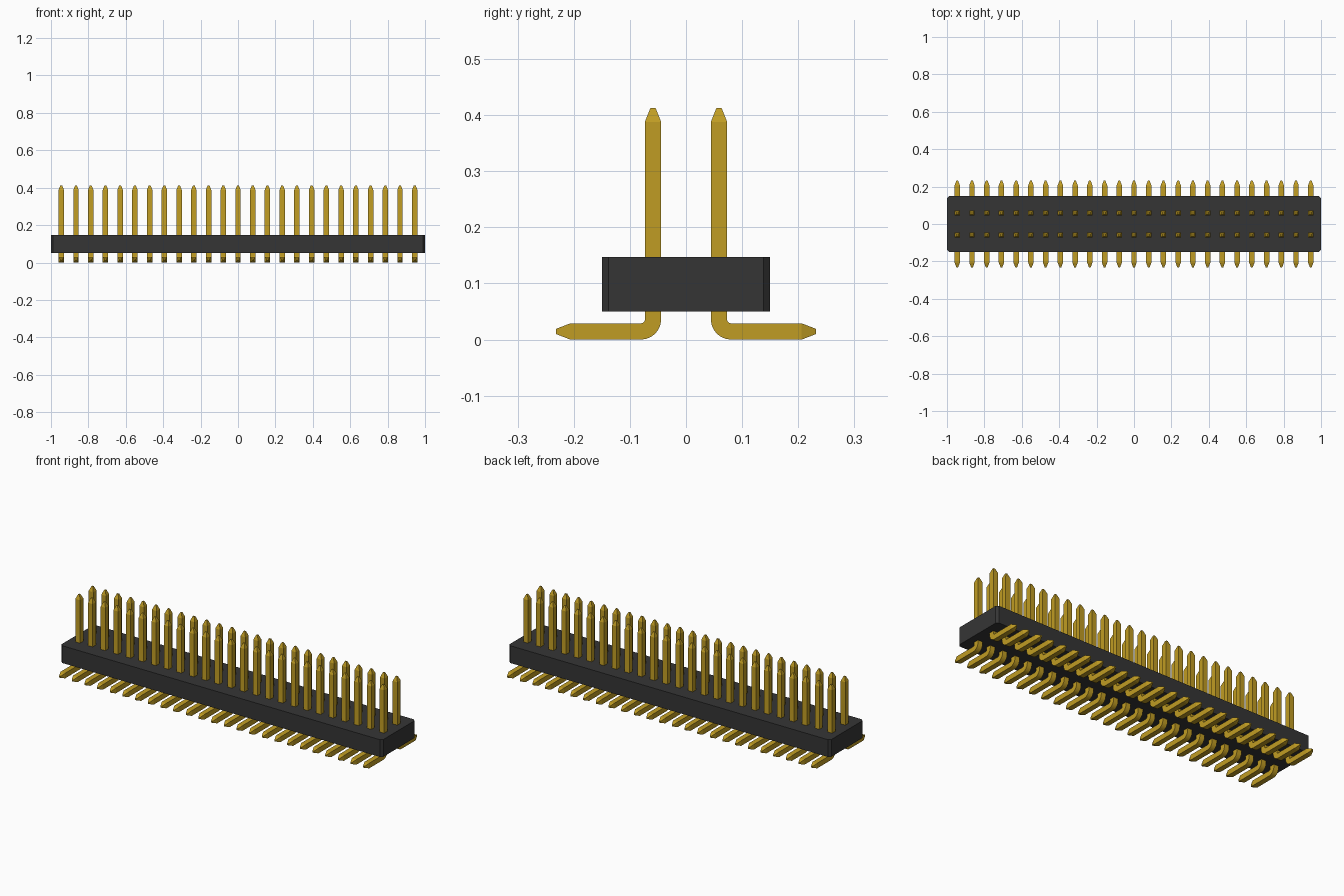
import bpy, bmesh, math
from mathutils import Vector

cube = bpy.data.objects.get("Cube")
if cube:
    bpy.data.objects.remove(cube, do_unlink=True)

PINS, PITCH = 25, 0.07875
HALF = 0.0145            # half thickness of a pin
ROW_Y = 0.0588           # distance of each row from the centre line
BEND_R = 0.0215          # centre-line radius of the bend
BEND_STEPS = 6


def material(name, rgb):
    mat = bpy.data.materials.new(name)
    mat.use_nodes = True
    mat.diffuse_color = (*rgb, 1)
    mat.node_tree.nodes["Principled BSDF"].inputs["Base Color"].default_value = (*rgb, 1)
    return mat


def add_object(name, bm, mat):
    bmesh.ops.recalc_face_normals(bm, faces=bm.faces)
    mesh = bpy.data.meshes.new(name)
    bm.to_mesh(mesh)
    bm.free()
    mesh.materials.append(mat)
    obj = bpy.data.objects.new(name, mesh)
    bpy.context.collection.objects.link(obj)
    return obj


plastic = material("black plastic", (0.036, 0.036, 0.036))
gold = material("gold metal", (0.53, 0.335, 0.017))

# Housing: a block with chamfered upright edges
bm = bmesh.new()
bmesh.ops.create_cube(bm, size=1)
bmesh.ops.scale(bm, vec=(2.0, 0.30, 0.097), verts=bm.verts)
bmesh.ops.translate(bm, vec=(0, 0, 0.0985), verts=bm.verts)
upright = [e for e in bm.edges if abs(e.verts[0].co.z - e.verts[1].co.z) > 0.01]
bmesh.ops.bevel(bm, geom=upright, offset=0.012, offset_type='OFFSET',
                segments=1, affect='EDGES')
add_object("housing", bm, plastic)


def pin_stations():
    """Centre line from top tip to tail tip: y, z, turn angle, half size."""
    stations = [(ROW_Y, 0.413, 0, 0.0045), (ROW_Y, 0.388, 0, HALF)]
    for i in range(BEND_STEPS + 1):
        a = math.pi / 2 * i / BEND_STEPS
        stations.append((ROW_Y + BEND_R * (1 - math.cos(a)),
                         HALF + BEND_R * (1 - math.sin(a)), a, HALF))
    stations += [(0.206, HALF, math.pi / 2, HALF),
                 (0.232, HALF, math.pi / 2, 0.0045)]
    return stations


def pin_row(name, turn):
    # Sweep a square section along the bent centre line
    bm = bmesh.new()
    rings = []
    for y, z, a, h in pin_stations():
        across = Vector((0, math.cos(a), math.sin(a)))
        ring = [bm.verts.new(Vector((sx * h, y, z)) + across * (sy * h))
                for sx, sy in ((-1, -1), (1, -1), (1, 1), (-1, 1))]
        rings.append(ring)
    for r0, r1 in zip(rings, rings[1:]):
        for k in range(4):
            n = (k + 1) % 4
            bm.faces.new((r0[k], r0[n], r1[n], r1[k]))
    bm.faces.new(rings[0])
    bm.faces.new(rings[-1])
    row = add_object(name, bm, gold)

    # Smooth the bend, keep the square edges and tips sharp
    bpy.ops.object.select_all(action='DESELECT')
    row.select_set(True)
    bpy.context.view_layer.objects.active = row
    bpy.ops.object.shade_smooth_by_angle(angle=math.radians(20))

    # Repeat along the housing
    array = row.modifiers.new("repeat", 'ARRAY')
    array.count = PINS
    array.use_relative_offset = False
    array.use_constant_offset = True
    array.constant_offset_displace = (PITCH, 0, 0)
    start = -PITCH * (PINS - 1) / 2
    row.location.x = -start if turn else start
    row.rotation_euler.z = math.pi if turn else 0


# Two rows of pins with tails pointing outwards
pin_row("back_pin_row", False)
pin_row("front_pin_row", True)
